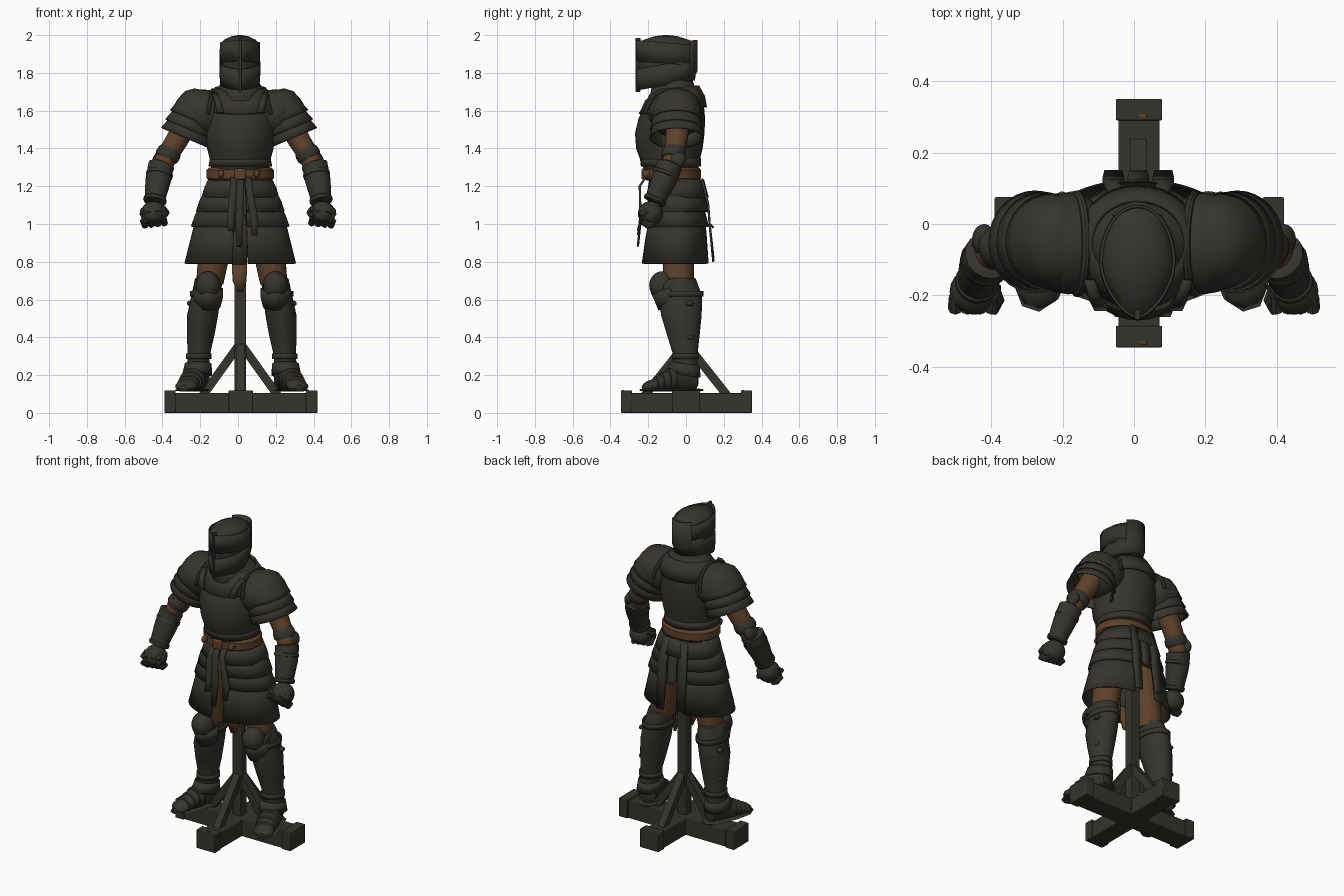
import bpy, bmesh, math
from mathutils import Matrix, Vector

if "Cube" in bpy.data.objects:
    bpy.data.objects.remove(bpy.data.objects["Cube"])


def material(name, rgb):
    m = bpy.data.materials.new(name)
    m.use_nodes = True
    m.diffuse_color = (*rgb, 1)
    m.node_tree.nodes["Principled BSDF"].inputs["Base Color"].default_value = (*rgb, 1)
    return m


STEEL = material("dark steel", (.036, .034, .027))
WOOD = material("dark wood", (.035, .035, .026))
LEATHER = material("brown leather", (.112, .053, .023))
CX = .012  # centre line of the figure


def finish(name, bm, mat, thick=0, bevel=0):
    bmesh.ops.recalc_face_normals(bm, faces=bm.faces)
    me = bpy.data.meshes.new(name)
    bm.to_mesh(me)
    bm.free()
    me.materials.append(mat)
    for p in me.polygons:
        p.use_smooth = True
    me.set_sharp_from_angle(angle=math.radians(38))
    ob = bpy.data.objects.new(name, me)
    bpy.context.collection.objects.link(ob)
    if thick:
        mod = ob.modifiers.new("thickness", "SOLIDIFY")
        mod.thickness, mod.offset = thick, 0
    if bevel:
        mod = ob.modifiers.new("edges", "BEVEL")
        mod.width, mod.segments = bevel, 2
    return ob


def skin(bm, rings, closed):
    """Join successive rings of vertices with quads."""
    for a, b in zip(rings, rings[1:]):
        n = len(a)
        for i in range(n if closed else n - 1):
            j = (i + 1) % n
            bm.faces.new((a[i], a[j], b[j], b[i]))


def shell(name, rings, mat, a0=0, a1=360, thick=0, tilt=0, point=0, frame=None, n=32):
    """Loft of ellipses (z, cx, cy, rx, ry); open arcs and thick lofts stay uncapped."""
    bm = bmesh.new()
    closed = a1 - a0 == 360
    loops = []
    for z, cx, cy, rx, ry in rings:
        loop = []
        for i in range(n if closed else n + 1):
            a = math.radians(a0 + (a1 - a0) * i / n)
            taper = 1 - point * max(0, -math.sin(a)) ** 2
            y = ry * math.sin(a)
            v = Vector((cx + rx * math.cos(a) * taper, cy + y, z + tilt * y))
            loop.append(bm.verts.new(frame @ v if frame else v))
        loops.append(loop)
    skin(bm, loops, closed)
    if closed and not thick:
        bm.faces.new(loops[0])
        bm.faces.new(loops[-1])
    return finish(name, bm, mat, thick)


def tube(name, pts, mat, n=16):
    """Round limb through points (x, y, z, radius)."""
    bm = bmesh.new()
    P = [Vector(p[:3]) for p in pts]
    loops = []
    for i, p in enumerate(P):
        d = P[min(i + 1, len(P) - 1)] - P[max(i - 1, 0)]
        q = d.to_track_quat("Z", "Y")
        ring = [(math.cos(k * math.tau / n), math.sin(k * math.tau / n), 0) for k in range(n)]
        loops.append([bm.verts.new(p + q @ (Vector(c) * pts[i][3])) for c in ring])
    skin(bm, loops, True)
    bm.faces.new(loops[0])
    bm.faces.new(loops[-1])
    return finish(name, bm, mat)


def ball(name, c, r, mat, rot=None):
    bm = bmesh.new()
    m = Matrix.Translation(c) @ (rot or Matrix()) @ Matrix.Diagonal((*r, 1))
    bmesh.ops.create_uvsphere(bm, u_segments=20, v_segments=12, radius=1, matrix=m)
    return finish(name, bm, mat)


def box(name, lo, hi, mat, bevel=.004):
    bm = bmesh.new()
    lo, hi = Vector(lo), Vector(hi)
    bmesh.ops.create_cube(bm, size=1, matrix=Matrix.Translation((lo + hi) / 2) @ Matrix.Diagonal((*(hi - lo), 1)))
    return finish(name, bm, mat, bevel=bevel)


def beam(name, a, b, w, mat):
    a, b = Vector(a), Vector(b)
    bm = bmesh.new()
    m = Matrix.Translation((a + b) / 2) @ (b - a).to_track_quat("Z", "Y").to_matrix().to_4x4()
    bmesh.ops.create_cube(bm, size=1, matrix=m @ Matrix.Diagonal((w, w, (b - a).length, 1)))
    return finish(name, bm, mat)


def strap(name, pts, mat, thick=.008):
    """Flat hanging strip through points (x, y, z, width)."""
    bm = bmesh.new()
    rows = [[bm.verts.new((x + s * w / 2, y, z)) for s in (-1, 1)] for x, y, z, w in pts]
    skin(bm, rows, False)
    return finish(name, bm, mat, thick)


# Wooden stand: crossed beams, end blocks, post and braces
box("beam_across", (-.385, -.065, 0), (.415, .065, .105), WOOD)
box("beam_along", (CX - .055, -.34, 0), (CX + .06, .345, .104), WOOD)
for s in (-1, 1):
    x, y = .015 + s * .375, .0025 + s * .3175
    box("end_block_across", (x - .03, -.075, 0), (x + .03, .075, .118), WOOD)
    box("end_block_along", (CX - .063, y - .03, 0), (CX + .067, y + .03, .118), WOOD)
    box("peg", (.014, y - .022, .11), (.036, y - .012, .122), LEATHER, .001)
    beam("brace_side", (CX + s * .01, 0, .355), (CX + s * .2, 0, .09), .045, WOOD)
    beam("brace_depth", (CX, s * .01, .355), (CX, s * .22, .09), .045, WOOD)
box("post", (CX - .03, -.03, .1), (CX + .03, .03, 1.2), WOOD)

# Torso armour
shell("cuirass", [(1.24, CX, -.07, .158, .13), (1.32, CX, -.083, .155, .152), (1.40, CX, -.088, .176, .176),
                  (1.48, CX, -.086, .19, .184), (1.56, CX, -.075, .192, .176), (1.65, CX, -.057, .18, .15),
                  (1.71, CX, -.05, .14, .115), (1.75, CX, -.06, .09, .085)], STEEL, point=.1)
shell("waist_flange", [(1.35, CX, -.083, .156, .157), (1.305, CX, -.08, .165, .155)], STEEL, thick=.008, point=.1)
shell("yoke", [(1.60, CX, -.07, .18, .176), (1.66, CX, -.056, .172, .152), (1.72, CX, -.05, .13, .115)],
      STEEL, thick=.01, tilt=.1)
shell("gorget", [(1.67, CX, -.07, .13, .135), (1.71, CX, -.07, .11, .112), (1.78, CX, -.08, .085, .09)],
      STEEL, thick=.012, tilt=.15)
for s in (-1, 1):
    strap("shoulder_tab", [(CX + s * .135, -.16, 1.69, .03), (CX + s * .12, -.21, 1.65, .032),
                           (CX + s * .105, -.236, 1.59, .036)], STEEL, .016)

# Helmet: core, brow and visor meeting in an eye slit, keel and nape plate
HX, HY = CX - .002, -.105
shell("helmet_core", [(1.735, HX, HY, .094, .14), (1.80, HX, HY, .1, .148), (1.95, HX, HY, .1, .15),
                      (1.975, HX, HY, .085, .12), (1.994, HX, HY, .045, .06), (2.0, HX, HY, .01, .015)],
      STEEL, point=.3)
shell("helmet_brow", [(1.85, HX, HY, .104, .154), (1.96, HX, HY, .102, .155)], STEEL, 0, 360, .008, -.08, .3)
shell("helmet_visor", [(1.735, HX, HY, .1, .148), (1.79, HX, HY, .104, .157), (1.848, HX, HY, .104, .153)],
      STEEL, 0, 360, .008, .18, .3)
shell("nape_plate", [(1.765, HX, -.085, .1, .12), (1.80, HX, -.085, .104, .14), (1.965, HX, -.085, .104, .142)],
      STEEL, 50, 130, .01, .06)
box("helmet_keel", (HX - .008, -.268, 1.70), (HX + .008, -.24, 1.985), STEEL)

# Belt, buckle and front pouches
shell("belt", [(1.23, CX, -.07, .163, .136), (1.242, CX, -.07, .178, .15), (1.285, CX, -.07, .178, .15),
               (1.3, CX, -.07, .162, .136)], LEATHER)
box("buckle", (CX - .03, -.235, 1.235), (CX + .03, -.205, 1.295), LEATHER, .008)
for x in (-.09, .1):
    ball("belt_fitting", (x, -.205, 1.265), (.016, .028, .022), LEATHER)

# Layered hip plates, then the two long skirt panels
for top, bottom, r0, r1 in ((1.235, 1.14, .165, .2), (1.165, 1.065, .19, .23), (1.09, .985, .212, .256)):
    shell("hip_plate", [(top, CX, -.05, r0, .14), ((top + bottom) / 2, CX, -.048, (r0 + r1) / 2 + .004, .15),
                        (bottom, CX, -.045, r1, .16)], STEEL, -82, 262, .012)
for a0, a1 in ((-82, 75), (105, 262)):
    shell("skirt_panel", [(1.03, CX, -.045, .23, .145), (.93, CX, -.05, .255, .16), (.79, CX, -.055, .29, .175)],
          STEEL, a0, a1, .012)

# Hanging strips front and back
for x0, x1, end in ((-.035, -.05, .965), (.0, -.005, .88), (.045, .075, .94)):
    strap("front_strip", [(CX + x0, -.215, 1.245, .035), (CX + x0, -.245, 1.2, .038),
                          (CX + x1, -.24, 1.02, .042), (CX + x1, -.255, end, .03)], STEEL, .012)
for x, end in ((-.07, .82), (0, .98), (.07, .80)):
    strap("back_strip", [(CX + x * .8, .085, 1.24, .055), (CX + x, .118, 1.1, .06), (CX + x, .125, 1.0, .06),
                         (CX + x, .145, end, .05)], STEEL, .012)
strap("loin_strip", [(CX - .004, -.06, 1.0, .09), (CX - .004, -.06, .78, .08)], WOOD, .014)
strap("loin_tip", [(CX - .004, -.062, .785, .08), (CX - .004, -.062, .70, .075), (CX, -.062, .64, .03)], LEATHER, .016)


def arm(s):
    # Pauldron: inner cap, dome and overlapping lames in a tilted frame
    ball("shoulder_cap", (CX / 2 + s * .19, -.055, 1.585), (.13, .142, .128), STEEL)
    f = Matrix.Translation((CX / 2 + s * .222, -.05, 1.6)) @ Matrix.Rotation(math.radians(-23 * s), 4, "Y")
    shell("pauldron_dome", [(.112, 0, 0, .015, .02), (.103, 0, 0, .06, .07), (.07, 0, 0, .1, .11),
                            (.02, 0, 0, .118, .128), (-.03, 0, 0, .126, .134)], STEEL, frame=f)
    for z, r in ((.015, .117), (-.04, .121), (-.09, .124)):
        shell("pauldron_lame", [(z, 0, 0, r - .008, r), (z - .035, 0, 0, r + .002, r + .009),
                                (z - .068, 0, 0, r + .014, r + .016)], STEEL, thick=.008, frame=f)
    rim = []
    for i in range(15):
        a = math.radians(-5 + 190 * i / 14)
        rim.append((CX / 2 + s * (.165 - .025 * math.sin(a)), -.055 + .138 * math.cos(a), 1.59 + .117 * math.sin(a), .012))
    tube("pauldron_rim", rim, STEEL, 8)
    # Sleeve, elbow guard and vambrace
    tube("sleeve", [(s * .25, -.04, 1.58, .066), (s * .32, -.05, 1.45, .06), (s * .375, -.065, 1.36, .055),
                    (s * .415, -.09, 1.27, .05)], LEATHER)
    tube("elbow_band", [(s * .355, -.06, 1.395, .058), (s * .363, -.062, 1.38, .065), (s * .378, -.068, 1.355, .065),
                        (s * .383, -.07, 1.345, .058)], STEEL)
    ball("elbow_guard", (s * .42, -.045, 1.345), (.03, .045, .045), STEEL, Matrix.Rotation(math.radians(-25 * s), 4, "Y"))
    tube("vambrace", [(s * .403, -.085, 1.318, .058), (s * .405, -.087, 1.312, .07), (s * .411, -.095, 1.29, .069),
                      (s * .424, -.12, 1.225, .067), (s * .435, -.15, 1.16, .058), (s * .44, -.165, 1.12, .054)], STEEL)
    for x, y, z, r in ((.413, -.1, 1.275, .072), (.437, -.158, 1.14, .062)):
        tube("vambrace_band", [(s * x, y, z, r - .008), (s * (x + .001), y - .003, z - .006, r),
                               (s * (x + .004), y - .008, z - .02, r), (s * (x + .005), y - .011, z - .026, r - .008)], STEEL)
    # Gauntlet fist with curled fingers and thumb
    ball("fist", (s * .447, -.188, 1.055), (.069, .066, .066), STEEL)
    for i in range(4):
        x, z = s * (.398 + .034 * i), 1.05 - .004 * i
        tube("finger", [(x, -.2, z + .035, .018), (x, -.236, z + .012, .021), (x, -.234, z - .02, .021),
                        (x - s * .008, -.2, z - .045, .019), (x - s * .01, -.17, z - .04, .015)], STEEL, 8)
    tube("thumb", [(s * .40, -.17, 1.08, .02), (s * .383, -.215, 1.06, .021), (s * .395, -.245, 1.035, .014)], STEEL, 8)


def leg(s):
    def at(rings):
        return [(z, .02 + s * x, y, rx, ry) for z, x, y, rx, ry in rings]

    shell("thigh", at([(1.05, .10, -.04, .085, .1), (.85, .145, -.04, .085, .085), (.68, .17, -.04, .072, .08)]), LEATHER)
    # Greave with rims
    shell("greave", at([(.21, .233, -.005, .062, .07), (.30, .228, -.003, .058, .063), (.42, .217, -.015, .074, .088),
                        (.52, .207, -.025, .082, .108), (.62, .19, -.027, .077, .112), (.71, .174, -.04, .074, .092),
                        (.715, .174, -.04, .068, .08)]), STEEL, point=.15)
    for z, x, y, rx, ry in ((.30, .228, -.003, .063, .068), (.63, .188, -.027, .081, .115)):
        shell("greave_band", at([(z - .015, x, y, rx, ry), (z + .015, x, y, rx, ry)]), STEEL, thick=.008, point=.15)
    for z in (.40, .58):
        ball("greave_buckle", (.02 + s * .275, .02, z), (.016, .022, .014), STEEL)
    # Knee guard with pointed lower lame and side wing
    k = .02 + s * .178
    ball("knee_guard", (k, -.125, .675), (.066, .07, .075), STEEL)
    shell("knee_lame", [(.66, k, -.09, .073, .092), (.61, k, -.085, .073, .075), (.56, k, -.08, .06, .062)],
          STEEL, 175, 365, .01, .25, .35)
    ball("knee_wing", (k + s * .064, -.07, .665), (.012, .05, .045), STEEL)
    # Sabaton: stepped lames along the foot, ankle cuff and thin sole
    t = math.radians(18)
    fwd, up = Vector((s * math.sin(t), -math.cos(t), 0)), Vector((0, 0, 1))
    f = Matrix((up.cross(fwd), up, fwd)).transposed().to_4x4()
    f.translation = (.02 + s * .232, .0, .115)
    rings = [(-.06, 0, .055, .03, .035), (-.05, 0, .06, .05, .055)]
    for i in range(6):
        d, h, w = .035 * i, .085 - .0105 * i, .06 + .005 * math.sin(i)
        rings += [(d, 0, h, w, h), (d + .033, 0, h - .006, w + .004, h - .003)]
    rings += [(.225, 0, .024, .045, .022), (.24, 0, .02, .02, .012)]
    shell("sabaton", rings, STEEL, frame=f, n=20)
    shell("ankle_cuff", at([(.26, .231, -.005, .066, .072), (.20, .236, -.015, .074, .088)]), STEEL, thick=.01, tilt=-.15)
    shell("sole", [(-.09, 0, .006, .02, .006), (-.05, 0, .006, .06, .008), (.1, 0, .006, .074, .008),
                   (.2, 0, .006, .065, .008), (.25, 0, .006, .025, .006)], STEEL, frame=f, n=16)


for side in (-1, 1):
    arm(side)
    leg(side)
